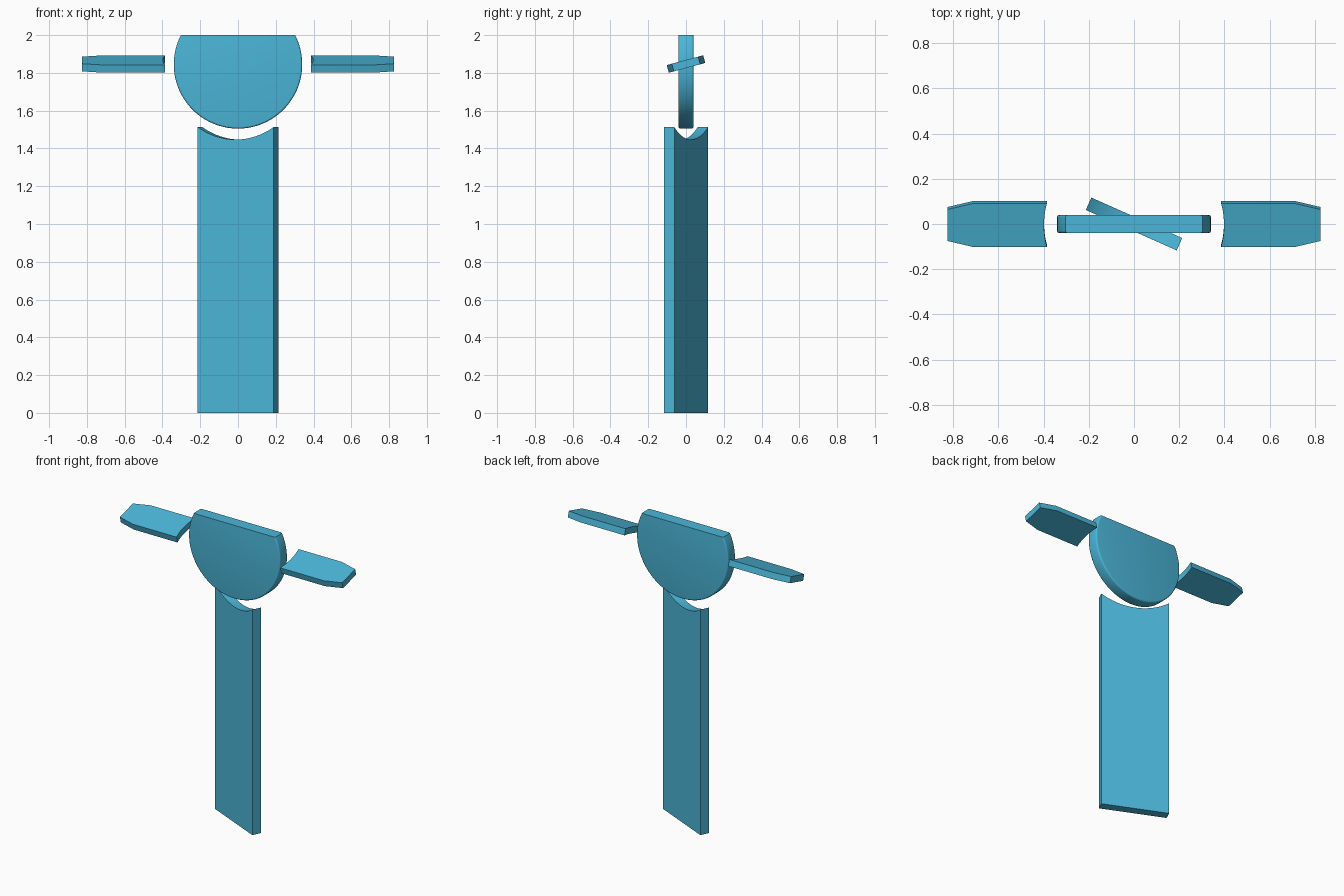
import bpy, bmesh, math
from mathutils import Matrix, Vector

if "Cube" in bpy.data.objects:
    bpy.data.objects.remove(bpy.data.objects["Cube"])

blue = bpy.data.materials.new("sky blue")
blue.diffuse_color = (0.07, 0.47, 0.69, 1)
blue.use_nodes = True
blue.node_tree.nodes["Principled BSDF"].inputs["Base Color"].default_value = blue.diffuse_color

HUB_Z = 1.845      # centre of the disc
GAP_R = 0.398      # radius of the hollow ends facing the disc


def arc(r, a0, a1, n):
    """Points on a circle around the origin, angles in degrees."""
    return [(r * math.cos(math.radians(a0 + (a1 - a0) * i / n)),
             r * math.sin(math.radians(a0 + (a1 - a0) * i / n))) for i in range(n + 1)]


def loft(name, rings, matrix):
    """Join (outline, depth) rings into a closed plate; outline in local xz, depth along y."""
    bm = bmesh.new()
    loops = [[bm.verts.new(matrix @ Vector((a, d, b))) for a, b in pts] for pts, d in rings]
    for lo, hi in zip(loops, loops[1:]):
        n = len(lo)
        for i in range(n):
            j = (i + 1) % n
            bm.faces.new((lo[i], lo[j], hi[j], hi[i]))
    bm.faces.new(loops[0])
    bm.faces.new(loops[-1])
    bmesh.ops.recalc_face_normals(bm, faces=bm.faces)
    me = bpy.data.meshes.new(name)
    bm.to_mesh(me)
    bm.free()
    ob = bpy.data.objects.new(name, me)
    bpy.context.collection.objects.link(ob)
    me.materials.append(blue)
    bpy.ops.object.select_all(action='DESELECT')
    ob.select_set(True)
    bpy.context.view_layer.objects.active = ob
    bpy.ops.object.shade_smooth_by_angle(angle=math.radians(30))
    return ob


# Disc with a flat top and a softly rounded rim
R, HALF, B = 0.34, 0.04, 0.01
FLAT = 2.0 - HUB_Z


def disc_outline(r):
    a = math.degrees(math.asin(FLAT / r))
    return arc(r, 180 - a, 360 + a, 64)


rim = []
for k in range(5):
    t = math.radians(90 * k / 4)
    rim.append((R - B + B * math.sin(t), HALF - B + B * math.cos(t)))
rings = [(disc_outline(r), -d) for r, d in rim] + [(disc_outline(r), d) for r, d in reversed(rim)]
loft("disc", rings, Matrix.Translation((0, 0, HUB_Z)))

# Upright post, turned about the vertical, hollowed at the top
W, T = 0.22, 0.03
a = math.degrees(math.acos(W / GAP_R))
post = arc(GAP_R, -180 + a, -a, 24) + [(W, -HUB_Z), (-W, -HUB_Z)]
loft("post", [(post, -T), (post, T)],
     Matrix.Translation((0, 0, HUB_Z)) @ Matrix.Rotation(math.radians(-24), 4, 'Z'))

# Side blades: tilted plates with hollow inner ends and tapered tips
W, T = 0.1, 0.021
a = math.degrees(math.asin(W / GAP_R))
blade = arc(GAP_R, -a, a, 12) + [(0.71, W), (0.825, 0.072), (0.825, -0.072), (0.71, -W)]
lay_flat = Matrix.Rotation(math.radians(-90), 4, 'X')
wing = loft("side_blades", [(blade, -T), (blade, T)],
            Matrix.Translation((0, 0, HUB_Z + 0.002)) @ Matrix.Rotation(math.radians(15), 4, 'X') @ lay_flat)
mirror = wing.modifiers.new("mirror", 'MIRROR')
mirror.use_mirror_merge = False
